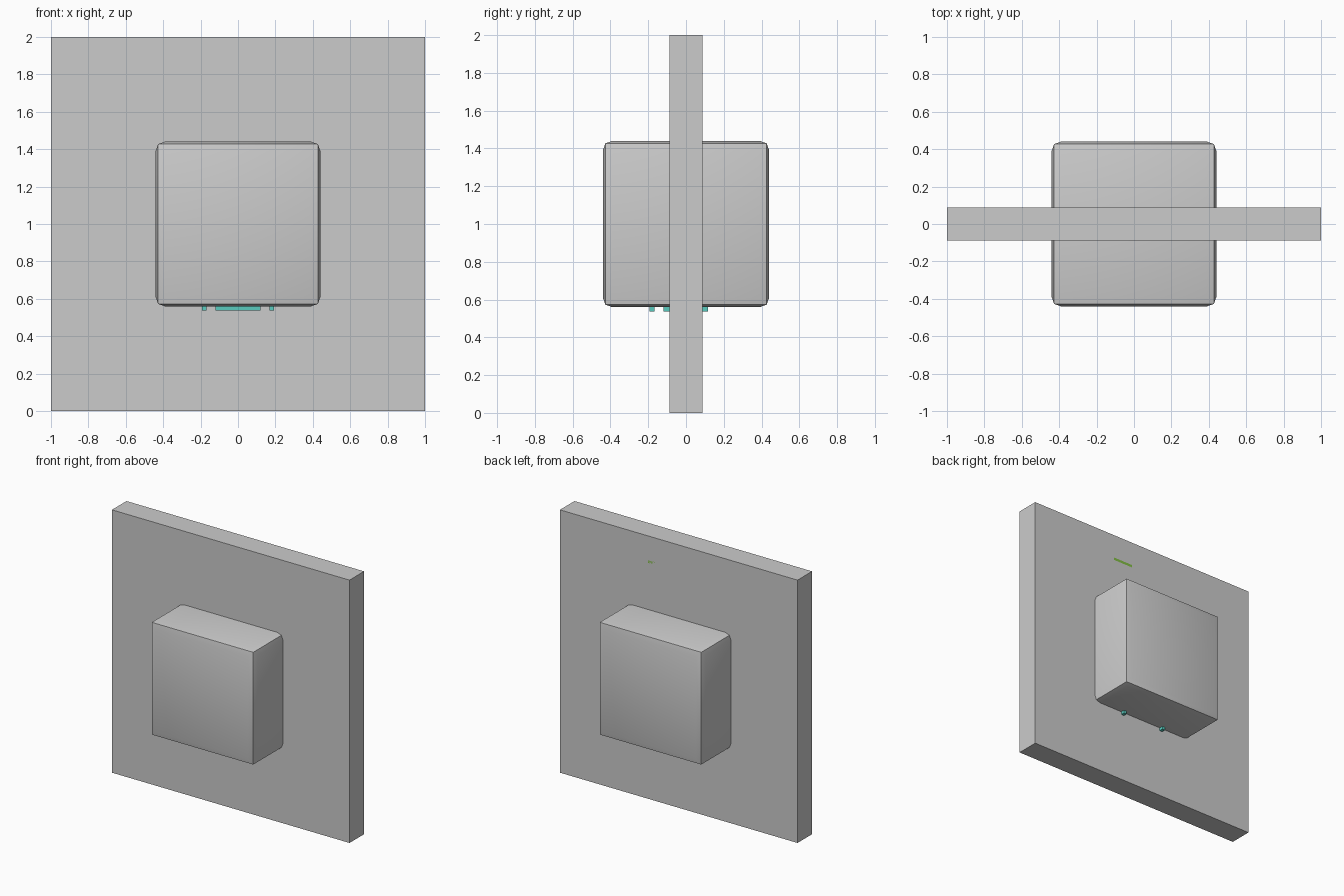
import bpy, bmesh, math

if "Cube" in bpy.data.objects:
    bpy.data.objects.remove(bpy.data.objects["Cube"])


def material(name, rgb):
    m = bpy.data.materials.new(name)
    m.diffuse_color = (*rgb, 1.0)
    m.use_nodes = True
    m.node_tree.nodes["Principled BSDF"].inputs["Base Color"].default_value = m.diffuse_color
    return m


def box(name, lo, hi, mat=None, pillow=None):
    bm = bmesh.new()
    bmesh.ops.create_cube(bm, size=1.0)
    for v in bm.verts:
        v.co = [lo[i] if v.co[i] < 0 else hi[i] for i in range(3)]
    if pillow:
        # inset every face and push it outward
        bmesh.ops.inset_individual(bm, faces=bm.faces[:], thickness=pillow[0],
                                   depth=pillow[1], use_even_offset=True)
    me = bpy.data.meshes.new(name)
    bm.to_mesh(me)
    bm.free()
    ob = bpy.data.objects.new(name, me)
    bpy.context.collection.objects.link(ob)
    if mat:
        me.materials.append(mat)
    return ob


teal = material("teal", (0.1, 0.6, 0.52))
green = material("green", (0.22, 0.5, 0.06))

# upright square slab
T = 0.0875
box("slab", (-1, -T, 0), (1, T, 2))

# central cube with pillowed faces
E = 0.427
cube = box("cushioned_cube", (-E, -E, 1 - E), (E, E, 1 + E), pillow=(0.036, 0.013))
bpy.context.view_layer.objects.active = cube
cube.select_set(True)
bpy.ops.object.shade_smooth_by_angle(angle=math.radians(35))

# three thin bars under the cube
for side, x in (("left", -0.18), ("right", 0.18)):
    box(f"{side}_bar", (x - 0.012, -0.12, 0.537), (x + 0.012, 0.117, 0.57), teal)
box("front_bar", (-0.12, -0.192, 0.537), (0.12, -0.168, 0.57), teal)

# green inlays flush with the slab faces
box("upper_inlay", (0.09, -T, 1.795), (0.26, T, 1.815), green)
box("lower_inlay", (-0.12, -T, 0.537), (0.12, T, 0.56), green)
